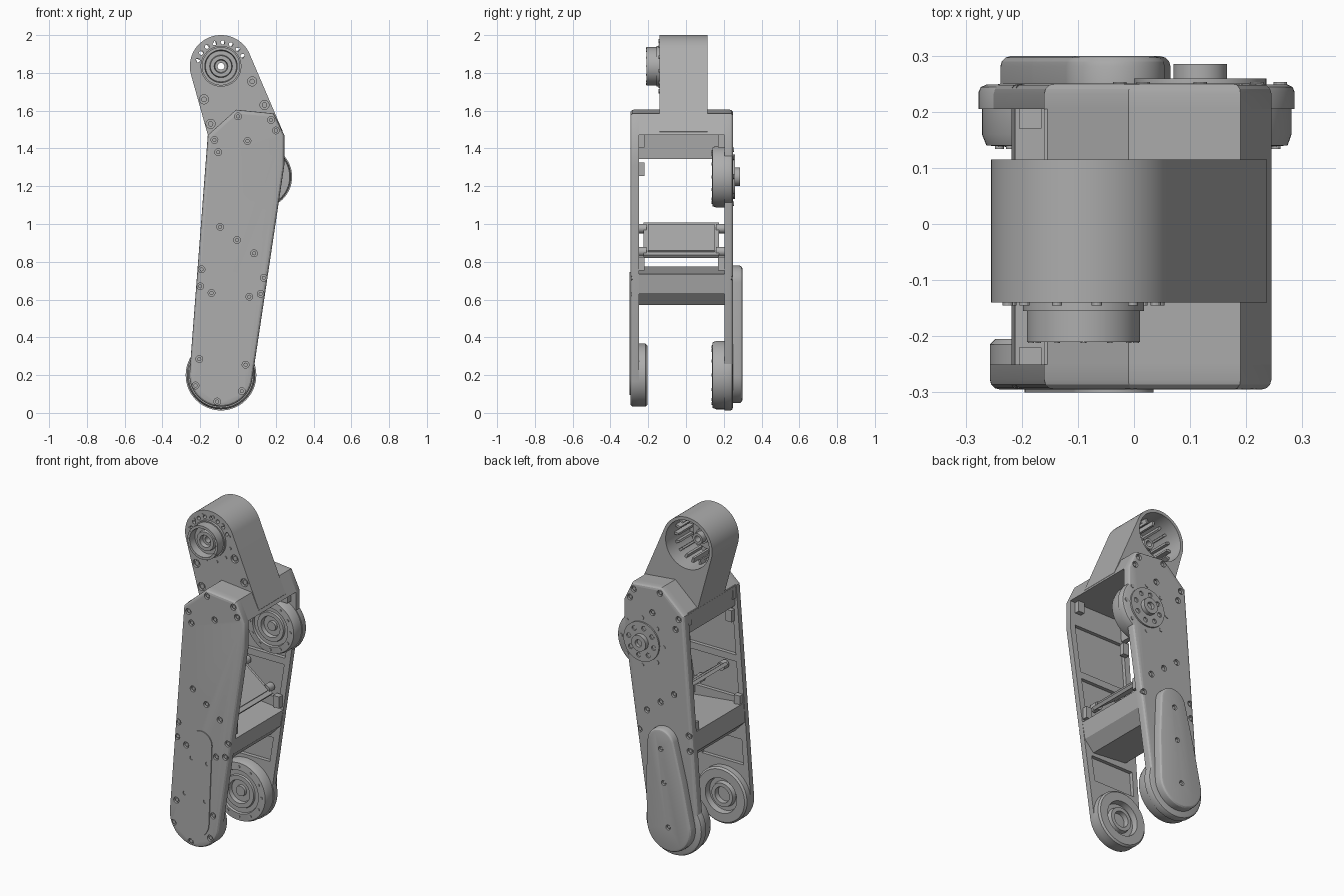
import bpy, bmesh
from math import sin, cos, pi, hypot
from mathutils import Vector
from mathutils.geometry import convex_hull_2d

cube = bpy.data.objects.get("Cube")
if cube:
    bpy.data.objects.remove(cube)

grey = bpy.data.materials.new("machined grey")
grey.use_nodes = True
tone = (0.42, 0.42, 0.42, 1)
grey.diffuse_color = tone
grey.node_tree.nodes["Principled BSDF"].inputs["Base Color"].default_value = tone
parts = []


def finish(bm, name):
    bmesh.ops.recalc_face_normals(bm, faces=bm.faces)
    mesh = bpy.data.meshes.new(name)
    bm.to_mesh(mesh)
    bm.free()
    mesh.materials.append(grey)
    obj = bpy.data.objects.new(name, mesh)
    bpy.context.collection.objects.link(obj)
    parts.append(obj)
    return obj


def outline(shape, steps):
    """Convex outline around points (x, z) and circles (x, z, r)."""
    pts = []
    for item in shape:
        if len(item) == 2:
            pts.append(Vector(item))
        else:
            x, z, r = item
            for i in range(steps):
                a = 2 * pi * i / steps
                pts.append(Vector((x + r * cos(a), z + r * sin(a))))
    return [pts[i] for i in convex_hull_2d(pts)]


def solid(name, shapes, y0, y1, bevel=0, steps=64):
    """Extrude outlines from y0 to y1; the y1 rim may be rounded."""
    bm = bmesh.new()
    for shape in shapes:
        pts = outline(shape, steps)
        near = [bm.verts.new((p.x, y0, p.y)) for p in pts]
        far = [bm.verts.new((p.x, y1, p.y)) for p in pts]
        bm.faces.new(near)
        cap = bm.faces.new(far)
        for i in range(len(pts)):
            j = (i + 1) % len(pts)
            bm.faces.new((near[i], near[j], far[j], far[i]))
        if bevel:
            bmesh.ops.recalc_face_normals(bm, faces=bm.faces)
            bmesh.ops.bevel(bm, geom=list(cap.edges), offset=bevel,
                            segments=3, profile=0.5, affect='EDGES')
    return finish(bm, name)


def lathe(name, centre, profile, scale=1, steps=64):
    """Turn a closed (radius, y) profile around a y axis."""
    bm = bmesh.new()
    rings = []
    for i in range(steps):
        a = 2 * pi * i / steps
        rings.append([bm.verts.new((centre[0] + r * scale * cos(a), y,
                                    centre[1] + r * scale * sin(a))) for r, y in profile])
    for i, ring in enumerate(rings):
        nxt = rings[(i + 1) % steps]
        for k in range(len(profile)):
            m = (k + 1) % len(profile)
            if profile[k][0] or profile[m][0]:
                bm.faces.new((ring[k], ring[m], nxt[m], nxt[k]))
    bmesh.ops.remove_doubles(bm, verts=bm.verts, dist=1e-5)
    return finish(bm, name)


def cut(obj, shapes, y0, y1, steps=24):
    """Subtract extruded outlines from a part."""
    cutter = solid("cutter", shapes, y0, y1, steps=steps)
    cutter.hide_render = True
    mod = obj.modifiers.new("cut", 'BOOLEAN')
    mod.operation, mod.solver, mod.object = 'DIFFERENCE', 'EXACT', cutter
    bpy.context.view_layer.objects.active = obj
    bpy.ops.object.modifier_apply(modifier=mod.name)
    parts.remove(cutter)
    bpy.data.objects.remove(cutter)


def dots(centres, r):
    return [[(x, z, r)] for x, z in centres]


def circle(centre, r, count, start=0.0):
    return [(centre[0] + r * cos(start + 2 * pi * i / count),
             centre[1] + r * sin(start + 2 * pi * i / count)) for i in range(count)]


def bolted(obj, name, centres, face, inward, r=0.018):
    """Counterbored holes with recessed screw heads."""
    cut(obj, dots(centres, r), face - inward * 0.02, face + inward * 0.014)
    solid(name, dots(centres, r * 0.6), face + inward * 0.014, face + inward * 0.006, steps=12)


hip, knee, drive = (-0.09, 1.835), (-0.09, 0.2), (0.118, 1.25)
top = [(-0.16, 1.47), (-0.01, 1.605), (0.19, 1.585), (0.245, 1.47)]
plate = top + [(0.245, 1.31), (*knee, 0.167)]


def left(z, gap=0.035):
    return -0.255 + 0.095 * (z - 0.25) / 1.22 + gap


def right(z, gap=0.035):
    return 0.08 + 0.165 * min(1, (z - 0.25) / 1.05) - gap


# Lightening pockets on the inner faces of both side plates
pockets = [[(left(a), a), (right(a), a), (right(b), b), (left(b), b)]
           for a, b in ((0.4, 0.55), (0.8, 1.01), (1.05, 1.33))]

bolts = [(0, 1.57), (0.175, 1.55), (0.2, 1.495), (-0.125, 1.445), (-0.105, 1.38),
         (0.05, 1.44), (-0.095, 0.985), (-0.005, 0.915), (0.085, 0.845), (-0.193, 0.76),
         (0.137, 0.715), (-0.2, 0.67), (0.12, 0.63), (-0.14, 0.635), (0.06, 0.615),
         (-0.205, 0.285), (0.04, 0.255), (-0.225, 0.145), (0.02, 0.115), (-0.11, 0.06)]
back_bolts = [b for b in bolts if b[1] > 0.66 and hypot(b[0] - drive[0], b[1] - drive[1]) > 0.2]

# Side plates
front = solid("front_plate", [plate], -0.25, -0.295, 0.018)
cut(front, pockets, -0.272, -0.2)
bolted(front, "front_screws", bolts, -0.295, 1)
back = solid("back_plate", [plate], 0.205, 0.25, 0.018)
cut(back, pockets, 0.15, 0.228)
bolted(back, "back_screws", back_bolts, 0.25, -1)

# Top bridge between the plates
solid("top_bridge", [top], -0.252, 0.207)
solid("bridge_wall", [[(-0.16, 1.475), (-0.15, 1.345), (-0.12, 1.345), (-0.11, 1.475)]],
      -0.25, 0.205)

# Lower cross box and slanted circuit board on its rail
solid("cross_box", [[(-0.212, 0.775), (0.158, 0.735), (0.14, 0.635), (0.08, 0.57),
                     (-0.15, 0.59), (-0.218, 0.66)]], -0.25, 0.205)
along, out = Vector((0.79, -0.61)), Vector((0.61, 0.79))
mid = Vector((-0.005, 0.915))


def slab(half, low, high):
    return [tuple(mid + along * s * half + out * h) for s, h in
            ((-1, low), (1, low), (1, high), (-1, high))]


solid("board_tray", [slab(0.14, -0.012, 0.008)], -0.225, 0.175)
solid("circuit_board", [slab(0.115, 0.008, 0.018)], -0.2, 0.15)
for i, s in enumerate((-1, 1)):
    spot = mid + along * s * 0.1
    pad = [(spot.x, spot.y, 0.025)]
    solid(f"board_post_front_{i}", [pad], -0.255, -0.21)
    solid(f"board_post_back_{i}", [pad], 0.16, 0.21)

# Small bolt brackets beside the plates
brackets = []
for x, z in ((0.19, 1.44), (-0.14, 1.43), (-0.13, 1.29), (0.135, 0.79), (-0.185, 0.79)):
    brackets.append([(x - 0.02, z - 0.035), (x + 0.02, z - 0.035),
                     (x + 0.02, z + 0.035), (x - 0.02, z + 0.035)])
solid("front_brackets", brackets, -0.252, -0.22)
solid("back_brackets", brackets, 0.207, 0.17)

# Knee bearing on the front plate
lathe("front_knee_bearing", knee,
      [(0, -0.255), (0.167, -0.255), (0.167, -0.215), (0.157, -0.205), (0.105, -0.205),
       (0.1, -0.24), (0.075, -0.24), (0.07, -0.215), (0.048, -0.215), (0.046, -0.245), (0, -0.245)])

# Actuator housings on the back plate
housing = [(0, 0.249), (0.172, 0.249), (0.183, 0.244), (0.187, 0.235), (0.187, 0.205),
           (0.181, 0.205), (0.181, 0.16), (0.173, 0.14), (0.13, 0.137), (0.126, 0.15),
           (0.1, 0.15), (0.096, 0.14), (0.07, 0.14), (0.066, 0.165), (0.032, 0.165),
           (0.03, 0.15), (0, 0.15)]
for name, centre, scale in (("knee", knee, 1), ("drive", drive, 0.9)):
    lathe(name + "_housing", centre, housing, scale)
    solid(name + "_inner_screws", dots(circle(centre, 0.15 * scale, 12), 0.008), 0.145, 0.134, steps=12)

# Drive hub on the back
hub_plate = solid("drive_hub_plate", [[(*drive, 0.118)]], 0.24, 0.259)
bolted(hub_plate, "drive_hub_screws", circle(drive, 0.085, 8, 0.2), 0.259, -1, 0.014)
lathe("drive_hub", drive, [(0, 0.25), (0.048, 0.25), (0.048, 0.285), (0.022, 0.285),
                           (0.022, 0.265), (0, 0.265)])
solid("drive_rim_screws", dots(circle(drive, 0.143, 8), 0.012), 0.245, 0.253, steps=12)

# Belt covers
cover = solid("back_belt_cover", [[(*knee, 0.148), (-0.06, 0.45, 0.125), (-0.035, 0.69, 0.09)]],
              0.245, 0.299, 0.018)
bolted(cover, "back_cover_screws", [(-0.04, 0.66), (-0.06, 0.46), (-0.09, 0.2)], 0.299, -1, 0.015)
panel = solid("front_belt_cover", [[(*knee, 0.105), (-0.037, 0.675, 0.072)]], -0.29, -0.3)
bolted(panel, "front_cover_screws", [(-0.1, 0.57), (0.005, 0.56), (-0.145, 0.345), (-0.01, 0.33)],
       -0.3, 1, 0.012)

# Hip link: open at the back, with a slotted front wall
link = solid("hip_link", [[(*hip, 0.165), (-0.16, 1.472), (0.237, 1.49), (0.23, 1.472)]],
             -0.14, 0.115, steps=96)
cut(link, [[(*hip, 0.146)]], -0.112, 0.2, steps=64)
slots = [[(x, z, 0.011)] for x, z in circle(hip, 0.127, 18, 0.1) if z > hip[1] + 0.03]
cut(link, slots + [[(*hip, 0.02)]], -0.2, -0.05)
bolted(link, "hip_link_screws", [(0.075, 1.755), (0.14, 1.63), (-0.145, 1.53), (-0.18, 1.66)],
       -0.14, 1, 0.024)
solid("hip_flange_screws", dots(circle(hip, 0.137, 12, 0.35), 0.009), -0.135, -0.145, steps=12)

# Ribs and boss inside the hip link
ribs = []
for i in range(18):
    a = 2 * pi * i / 18
    ribs.append([(hip[0] + r * cos(a + d), hip[1] + r * sin(a + d))
                 for r in (0.118, 0.15) for d in (-0.05, 0.05)])
solid("hip_ribs", ribs, -0.115, 0.03)
lathe("hip_boss", hip, [(0.018, -0.115), (0.1, -0.115), (0.1, -0.08), (0.05, -0.08),
                        (0.042, -0.02), (0.032, -0.02), (0.032, 0.02), (0.018, 0.02)])

# Hip output hub on the front
lathe("hip_output_hub", hip,
      [(0.018, -0.13), (0.108, -0.13), (0.108, -0.155), (0.101, -0.155), (0.101, -0.21),
       (0.086, -0.21), (0.082, -0.165), (0.06, -0.165), (0.056, -0.185), (0.036, -0.185),
       (0.032, -0.16), (0.018, -0.16)])
solid("hip_output_screws", dots(circle(hip, 0.0935, 12), 0.005), -0.2, -0.212, steps=12)

# Smooth curved walls, keep hard edges
bpy.ops.object.select_all(action='DESELECT')
for obj in parts:
    obj.select_set(True)
bpy.context.view_layer.objects.active = parts[0]
bpy.ops.object.shade_smooth_by_angle(angle=0.5)
